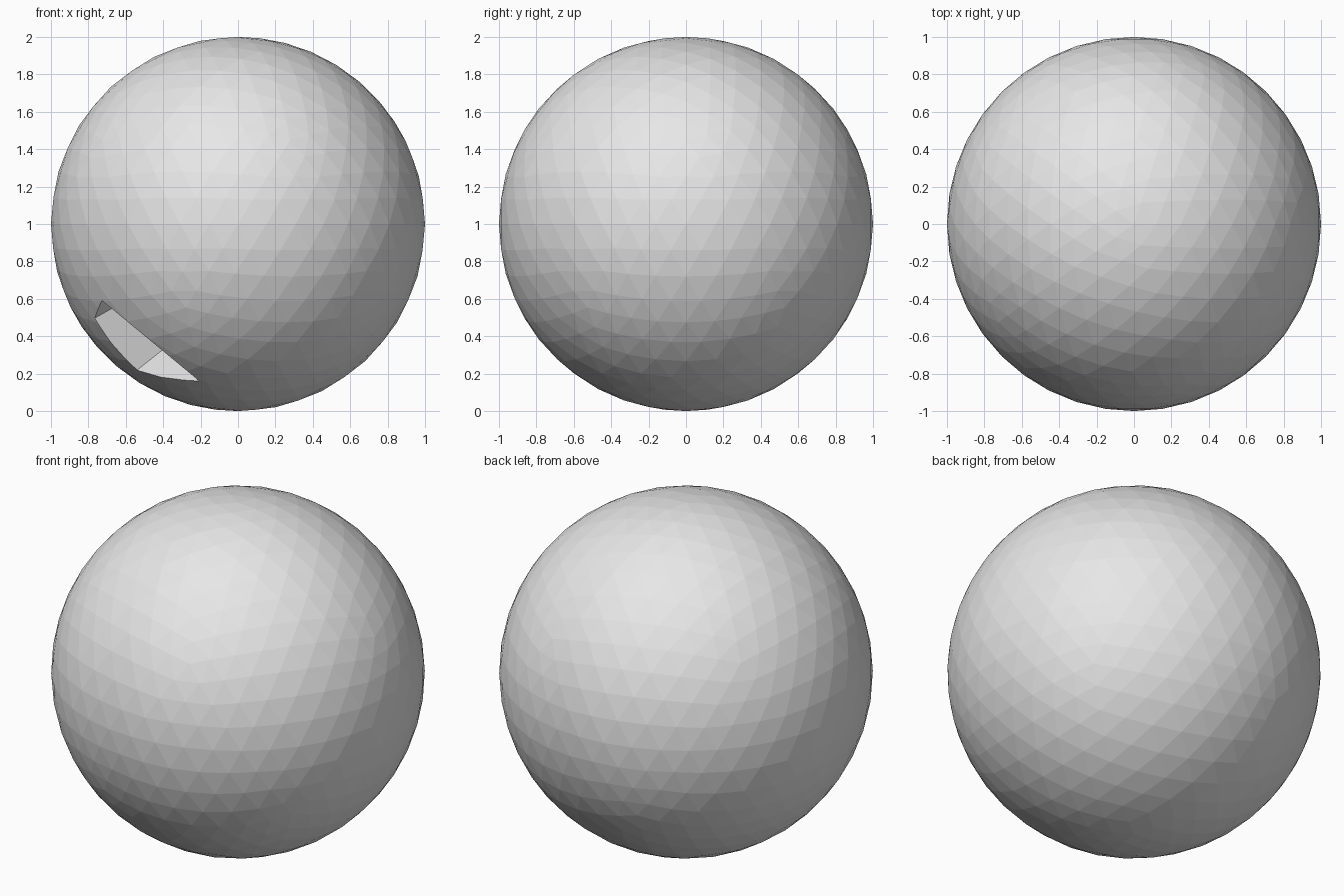
import bpy, bmesh, random
from mathutils import Vector

if "Cube" in bpy.data.objects:
    bpy.data.objects.remove(bpy.data.objects["Cube"])

random.seed(3)
R = 0.84  # depth of shard centres inside the unit ball

mat = bpy.data.materials.new("light_grey")
mat.diffuse_color = (0.8, 0.8, 0.8, 1)
mat.use_nodes = True
mat.node_tree.nodes["Principled BSDF"].inputs["Base Color"].default_value = mat.diffuse_color


def on_ball(a, b, axis, sign):
    """Point on the ball seen at (a, b) when looking along one axis."""
    c = sign * max(0.0, 1 - a * a - b * b) ** 0.5
    v = {"x": (c, a, b), "y": (a, c, b), "z": (a, b, c)}[axis]
    return Vector(v).normalized() * (R + random.uniform(-0.015, 0.015))


# Shard centres, read per side (heights relative to the ball centre)
views = [
    ("y", -1, [(-.58, .3), (-.12, .38), (.2, .48), (0, -.08), (.38, -.1), (.03, -.55),
               (.72, -.2), (.55, -.58), (.68, .25), (.47, .5)]),
    ("z", 1, [(.05, .65), (-.05, .08), (-.37, .5), (.6, .4), (.45, -.12), (.2, -.36),
              (-.1, -.42), (-.45, -.36), (-.68, .25)]),
    ("x", 1, [(-.05, .35), (.65, .2), (.3, .08), (-.15, -.07), (-.22, -.42),
              (.02, -.5), (.27, -.28), (.68, -.3), (.2, -.72)]),
    ("y", 1, [(.2, .2), (-.25, .3), (-.6, .35), (.1, -.3), (-.35, -.25), (-.1, -.7)]),
    ("x", -1, [(.1, .2), (.5, -.1), (.25, -.45)]),
    ("z", -1, [(.15, .1), (.3, -.35), (-.35, .35), (.4, .45)]),
]
seeds = [on_ball(a, b, axis, s) for axis, s, pts in views for a, b in pts]

# Missing shard: its walls are planes; the neighbours are mirrored centres
p1, p2 = Vector((-.767, -.397, -.504)), Vector((-.542, -.307, -.783))
p3, p4 = Vector((-.204, -.5, -.842)), Vector((-.729, -.55, -.408))
q = Vector((-.407, -.2, -.676))
gap = Vector((-.66, -.54, -.78))
walls = [(p4, p3, p4 + Vector((0, 1, 0))), (p1, p2, q), (p2, p3, q), (p4, p1, p1 * .85)]
for a, b, c in walls:
    n = (b - a).cross(c - a).normalized()
    seeds.append(gap - 2 * (gap - a).dot(n) * n)


def make_shard(i, seed):
    """Cut the faceted ball down to the region closest to one centre."""
    bm = bmesh.new()
    bmesh.ops.create_icosphere(bm, subdivisions=4, radius=1)
    others = sorted((s for s in seeds + [gap] if s is not seed),
                    key=lambda s: (s - seed).length)
    for s in others:
        mid, n = (s + seed) / 2, (s - seed).normalized()
        if all((v.co - mid).dot(n) < 1e-5 for v in bm.verts):
            continue
        bmesh.ops.bisect_plane(bm, geom=bm.verts[:] + bm.edges[:] + bm.faces[:], dist=1e-6,
                               plane_co=mid, plane_no=n, clear_outer=True)
        rim = [e for e in bm.edges if e.is_boundary]
        if rim:
            bmesh.ops.holes_fill(bm, edges=rim, sides=0)
        if not bm.faces:
            break
    if bm.faces:
        bmesh.ops.recalc_face_normals(bm, faces=bm.faces[:])
        me = bpy.data.meshes.new(f"shard_{i:02d}")
        bm.to_mesh(me)
        me.materials.append(mat)
        ob = bpy.data.objects.new(f"shard_{i:02d}", me)
        ob.location.z = 1
        bpy.context.collection.objects.link(ob)
    bm.free()


# Shattered ball
for i, seed in enumerate(seeds, 1):
    make_shard(i, seed)
